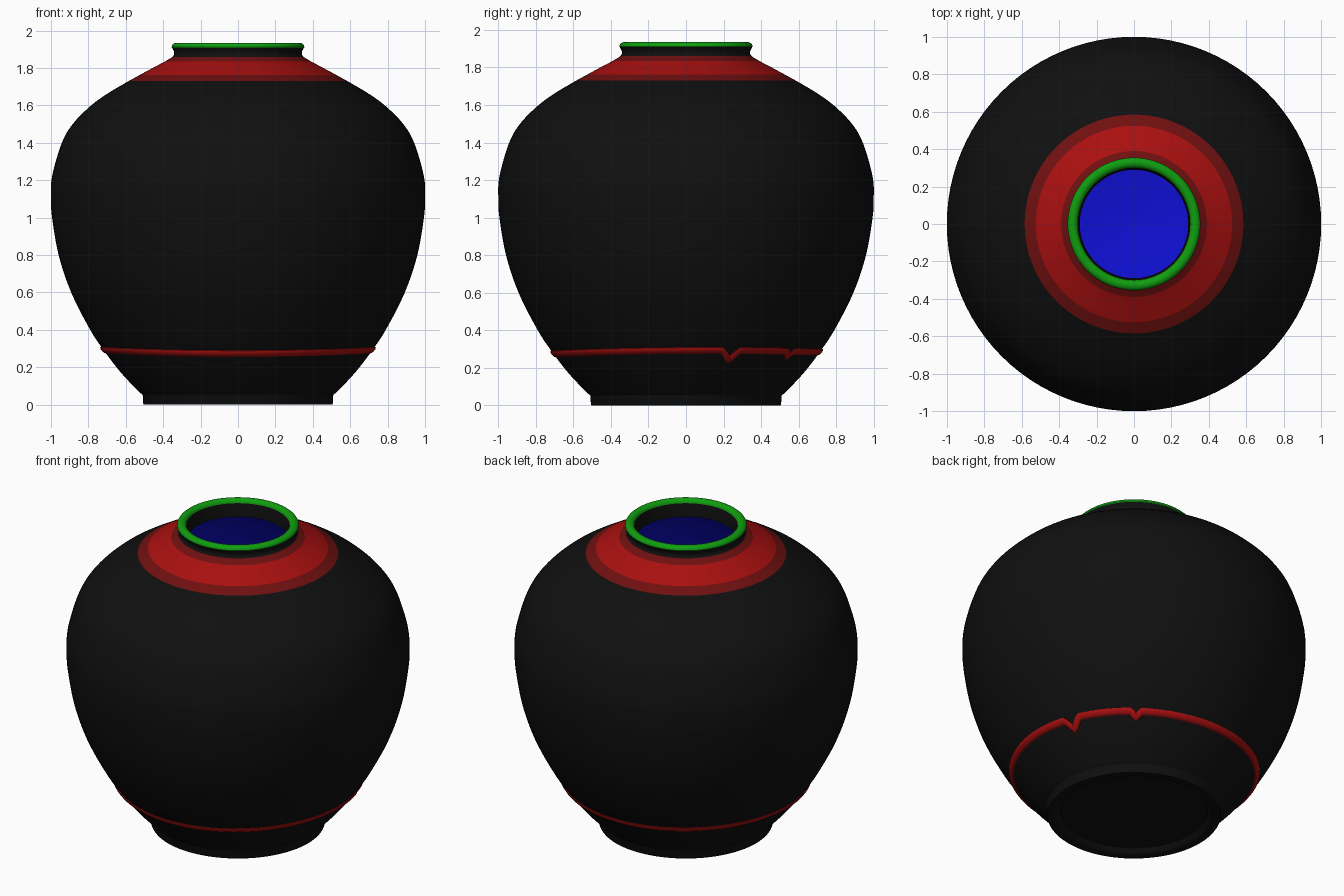
import bpy, bmesh, math
from mathutils import Vector

if "Cube" in bpy.data.objects:
    bpy.data.objects.remove(bpy.data.objects["Cube"])

SEG = 96


def material(name, rgb):
    m = bpy.data.materials.new(name)
    m.diffuse_color = (*rgb, 1)
    m.use_nodes = True
    m.node_tree.nodes["Principled BSDF"].inputs["Base Color"].default_value = m.diffuse_color
    return m


BLACK = material("black_glaze", (0.005, 0.005, 0.005))
RED = material("red_band", (0.40, 0.005, 0.005))
DARK_RED = material("dark_red_edge", (0.16, 0.005, 0.005))
GREEN = material("green_rim", (0.005, 0.34, 0.005))
BLUE = material("blue_inside", (0.005, 0.005, 0.68))


def smooth_path(pts, steps=5):
    """Catmull-Rom curve through the (radius, height) points."""
    out = []
    for i in range(len(pts) - 1):
        a, b, c, d = (Vector(pts[min(max(k, 0), len(pts) - 1)])
                      for k in (i - 1, i, i + 1, i + 2))
        for s in range(steps):
            t = s / steps
            p = 0.5 * (2 * b + (c - a) * t + (2 * a - 5 * b + 4 * c - d) * t * t
                       + (3 * b - a - 3 * c + d) * t ** 3)
            out.append((p.x, p.y))
    return out + [tuple(pts[-1])]


def ring_mesh(name, rings, mats, pick=lambda j: 0):
    """Join closed rings of points into a surface; pick(j) colours strip j."""
    bm = bmesh.new()
    rows = [[bm.verts.new(p) for p in ring] for ring in rings]
    n = len(rows[0])
    for j in range(len(rows) - 1):
        for i in range(n):
            k = (i + 1) % n
            f = bm.faces.new((rows[j][i], rows[j][k], rows[j + 1][k], rows[j + 1][i]))
            f.material_index = pick(j)
    bmesh.ops.remove_doubles(bm, verts=bm.verts, dist=1e-5)
    mesh = bpy.data.meshes.new(name)
    bm.to_mesh(mesh)
    bm.free()
    for m in mats:
        mesh.materials.append(m)
    ob = bpy.data.objects.new(name, mesh)
    bpy.context.collection.objects.link(ob)
    bpy.ops.object.select_all(action='DESELECT')
    ob.select_set(True)
    bpy.context.view_layer.objects.active = ob
    bpy.ops.object.shade_smooth_by_angle(angle=math.radians(35))
    return ob


def lathe(name, profile, mats, pick=lambda j: 0):
    rings = [[(r * math.cos(a), r * math.sin(a), z)
              for a in (2 * math.pi * i / SEG for i in range(SEG))]
             for r, z in profile]
    return ring_mesh(name, rings, mats, pick)


# Foot with recessed underside
lathe("foot", [(0, 0.03), (0.43, 0.03), (0.45, 0.005), (0.46, 0), (0.503, 0),
               (0.507, 0.006), (0.509, 0.05), (0.515, 0.058), (0.525, 0.064)], [BLACK])

# Rounded body wall
body = smooth_path([(0.525, 0.064), (0.625, 0.17), (0.71, 0.28), (0.79, 0.4),
                    (0.892, 0.6), (0.959, 0.8), (0.994, 1.0), (1.0, 1.1),
                    (0.994, 1.22), (0.942, 1.4), (0.88, 1.505), (0.785, 1.6),
                    (0.695, 1.665), (0.585, 1.73)])
lathe("body", body, [BLACK])

# Shoulder band: red with darker edges
lathe("shoulder_band", [(0.585, 1.73), (0.525, 1.763), (0.455, 1.801), (0.39, 1.835),
                        (0.36, 1.853), (0.35, 1.86)],
      [RED, DARK_RED], lambda j: 0 if j in (1, 2) else 1)

# Short flared neck
lathe("neck", smooth_path([(0.35, 1.86), (0.342, 1.872), (0.343, 1.89),
                           (0.353, 1.908)], 3), [BLACK])

# Rounded lip
lip = [(0.328 + 0.027 * math.cos(t), 1.912 + 0.023 * math.sin(t))
       for t in (math.pi * i / 10 for i in range(11))]
lathe("lip", [(0.353, 1.908)] + lip, [GREEN])

# Inner wall of the neck
lathe("neck_inside", [(0.301, 1.912), (0.295, 1.88), (0.29, 1.83)], [BLACK])

# Hollow interior
lathe("interior", smooth_path([(0.29, 1.83), (0.39, 1.785), (0.56, 1.69), (0.75, 1.565),
                               (0.9, 1.39), (0.95, 1.2), (0.955, 1.08), (0.91, 0.8),
                               (0.84, 0.6), (0.74, 0.4), (0.6, 0.22), (0.45, 0.12),
                               (0.25, 0.08), (0, 0.06)]), [BLUE])


# Raised glaze line with two drips
def body_radius(z):
    for (r0, z0), (r1, z1) in zip(body, body[1:]):
        if z0 <= z <= z1:
            return r0 + (r1 - r0) * (z - z0) / (z1 - z0)
    return body[0][0]


def line_height(a):
    z = 0.285 + 0.007 * math.cos(2 * a) + 0.005 * math.sin(a)
    for centre, width, depth in ((19.5, 4, 0.052), (51, 2.6, 0.03)):
        z -= depth * max(0, 1 - abs(math.degrees(a) - centre) / width)
    return z


N = 480
LINE_R = 0.71
section = [(-0.02, -0.004), (-0.015, 0.007), (-0.007, 0.012),
           (0.007, 0.012), (0.015, 0.007), (0.02, -0.004)]
rings = []
for off, lift in section:
    ring = []
    for i in range(N):
        a = 2 * math.pi * i / N
        d = 2 * math.pi / N
        slope = (line_height(a + d) - line_height(a - d)) / (2 * d * LINE_R)
        k = 1 / math.hypot(1, slope)
        z = line_height(a) + off * k
        a2 = a - off * slope * k / LINE_R
        r = body_radius(z) + lift
        ring.append((r * math.cos(a2), r * math.sin(a2), z))
    rings.append(ring)
ring_mesh("glaze_line", rings, [RED, DARK_RED], lambda j: 1 if j in (0, 4) else 0)
